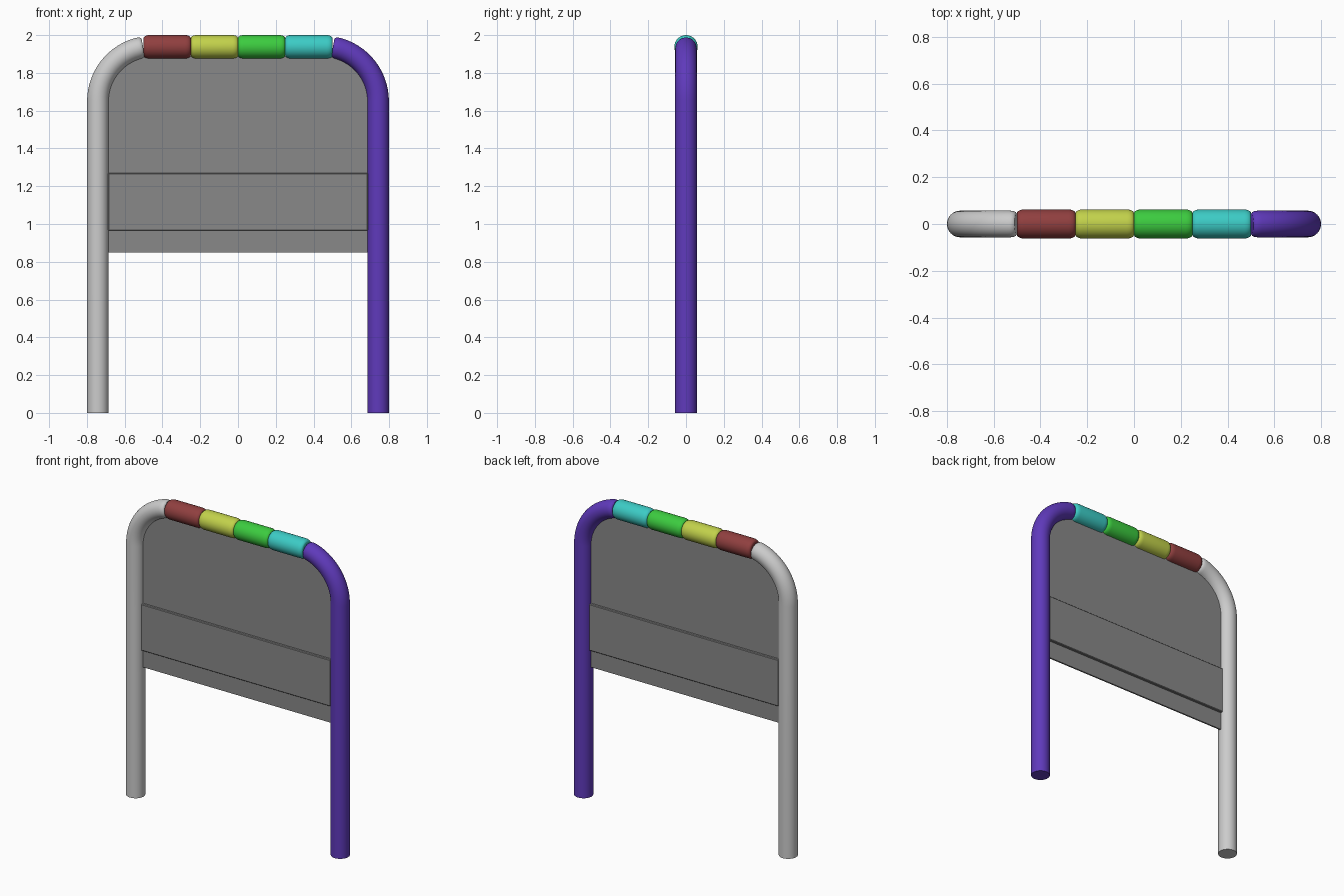
import bpy, bmesh
from math import sin, cos, pi, radians
from mathutils import Vector

if "Cube" in bpy.data.objects:
    bpy.data.objects.remove(bpy.data.objects["Cube"])


def paint(obj, color):
    if color:
        mat = bpy.data.materials.new(obj.name + "_paint")
        mat.diffuse_color = color
        mat.use_nodes = True
        mat.node_tree.nodes["Principled BSDF"].inputs["Base Color"].default_value = mat.diffuse_color
        obj.data.materials.append(mat)


def finish(name, bm, color=None, smooth=True):
    bmesh.ops.recalc_face_normals(bm, faces=bm.faces)
    mesh = bpy.data.meshes.new(name)
    bm.to_mesh(mesh)
    bm.free()
    obj = bpy.data.objects.new(name, mesh)
    bpy.context.collection.objects.link(obj)
    paint(obj, color)
    if smooth:
        bpy.ops.object.select_all(action='DESELECT')
        obj.select_set(True)
        bpy.context.view_layer.objects.active = obj
        bpy.ops.object.shade_smooth_by_angle(angle=radians(40))
    return obj


def tube(name, stations, color=None, sides=32):
    """Sweep circles in the xz plane; each station is (x, z, tangent angle, radius)."""
    bm = bmesh.new()
    rings = []
    for x, z, ang, r in stations:
        normal = Vector((-sin(ang), 0, cos(ang)))
        rings.append([bm.verts.new(Vector((x, 0, z)) + normal * r * cos(a) + Vector((0, r * sin(a), 0)))
                      for a in (2 * pi * i / sides for i in range(sides))])
    for a, b in zip(rings, rings[1:]):
        for i in range(sides):
            j = (i + 1) % sides
            bm.faces.new((a[i], a[j], b[j], b[i]))
    bm.faces.new(rings[0])
    bm.faces.new(rings[-1])
    return finish(name, bm, color)


# Bent side posts with a slightly rounded upper end
R, BEND_R, CX, CZ = 0.057, 0.29, 0.452, 1.65


def post(name, side, color=None):
    st = [(side * (CX + BEND_R), 0, pi / 2, R)]
    angles = [(i * 74 / 14, R) for i in range(15)] + [(77, 0.056), (79, 0.052), (80, 0.045)]
    for deg, r in angles:
        t = radians(deg)
        tangent = pi / 2 + t if side > 0 else pi / 2 - t
        st.append((side * (CX + BEND_R * cos(t)), CZ + BEND_R * sin(t), tangent, r))
    return tube(name, st, color)


post("left_post", -1)
post("right_post", 1, (0.115, 0.042, 0.5, 1))

# Row of coloured grip sleeves along the top
colors = {"red": (0.28, 0.05, 0.05, 1), "yellow": (0.54, 0.64, 0.07, 1),
          "green": (0.045, 0.6, 0.05, 1), "cyan": (0.045, 0.6, 0.56, 1)}
BR, EDGE = 0.062, 0.03
for k, (label, color) in enumerate(colors.items()):
    x0 = -0.5 + 0.25 * k
    end = [(EDGE * (1 - cos(a)), BR - 0.016 * (1 - sin(a)))
           for a in (i * pi / 10 for i in range(6))]
    st = [(x0 + d, 1.938, 0, r) for d, r in end]
    st += [(x0 + 0.25 - d, 1.938, 0, r) for d, r in reversed(end)]
    tube(label + "_grip", st, color)

# Thin see-through panel that fills the frame
arc = [(0.45 + 0.24 * cos(a), 1.65 + 0.24 * sin(a)) for a in (i * pi / 24 for i in range(13))]
outline = [(0.69, 0.85)] + arc + [(-x, z) for x, z in reversed(arc)] + [(-0.69, 0.85)]
bm = bmesh.new()
face = bm.faces.new([bm.verts.new((x, -0.005, z)) for x, z in outline])
ext = bmesh.ops.extrude_face_region(bm, geom=[face], use_keep_orig=True)
bmesh.ops.translate(bm, vec=(0, 0.01, 0), verts=[v for v in ext["geom"] if isinstance(v, bmesh.types.BMVert)])
finish("clear_panel", bm, (0.25, 0.25, 0.25, 0.65), smooth=False)

# Thicker horizontal board across the panel
bm = bmesh.new()
bmesh.ops.create_cube(bm, size=1)
bmesh.ops.scale(bm, vec=(1.376, 0.044, 0.305), verts=bm.verts)
bmesh.ops.translate(bm, vec=(0, 0, 1.1175), verts=bm.verts)
bmesh.ops.bevel(bm, geom=bm.edges[:], offset=0.004, segments=1, affect='EDGES')
finish("cross_board", bm, (0.25, 0.25, 0.25, 0.8), smooth=False)
